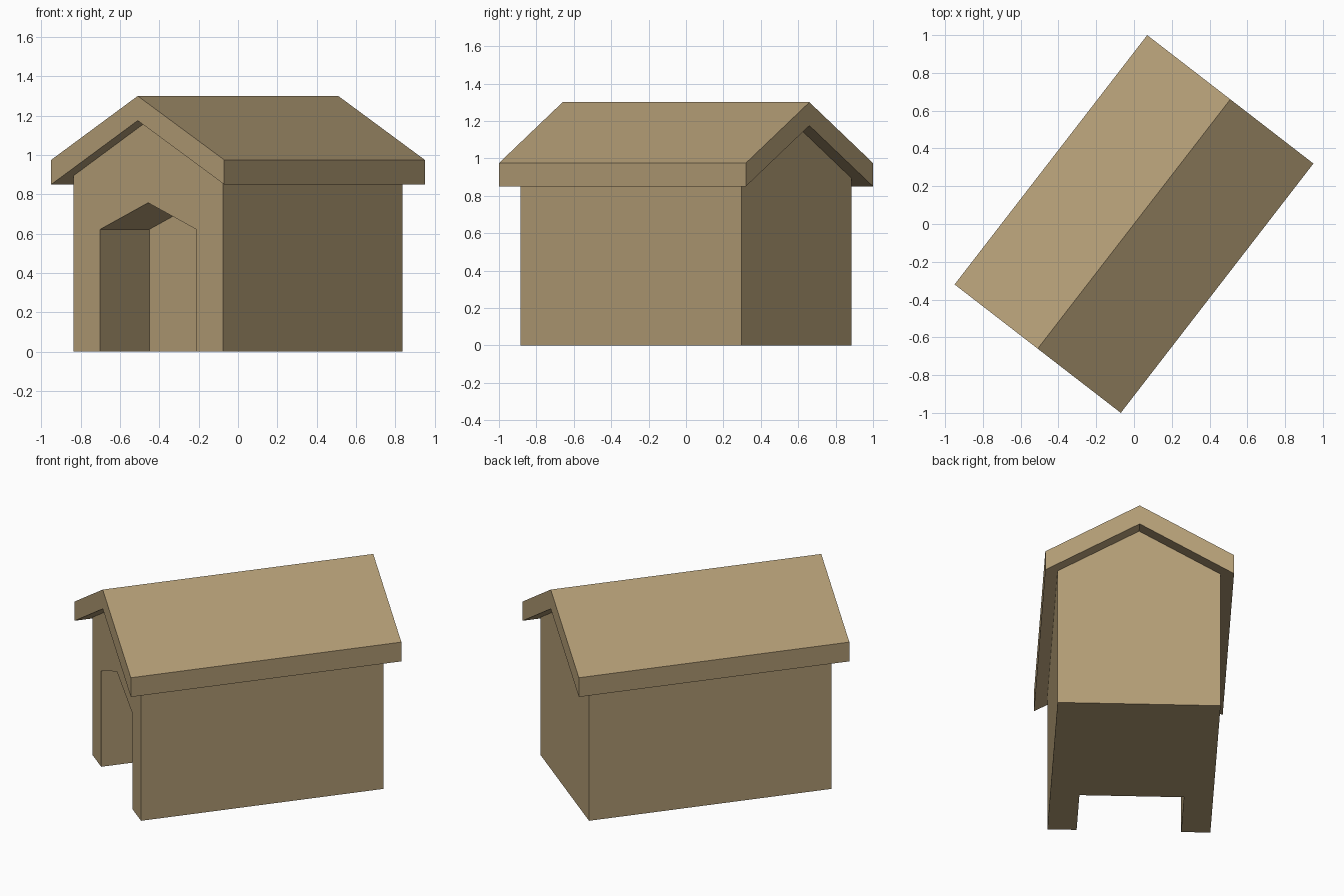
import bpy, bmesh, math

if "Cube" in bpy.data.objects:
    bpy.data.objects.remove(bpy.data.objects["Cube"])

ANGLE = math.radians(-37.69)   # whole house is turned about z

tan = bpy.data.materials.new("tan")
tan.diffuse_color = (0.45, 0.335, 0.18, 1)
tan.use_nodes = True
tan.node_tree.nodes["Principled BSDF"].inputs["Base Color"].default_value = tan.diffuse_color


def prism(name, profile, y0, y1):
    """Extrude an x-z profile from y0 to y1, then turn the object."""
    bm = bmesh.new()
    face = bm.faces.new([bm.verts.new((x, y0, z)) for x, z in profile])
    new = bmesh.ops.extrude_face_region(bm, geom=[face])["geom"]
    bmesh.ops.translate(bm, vec=(0, y1 - y0, 0),
                        verts=[v for v in new if isinstance(v, bmesh.types.BMVert)])
    bmesh.ops.recalc_face_normals(bm, faces=bm.faces)
    mesh = bpy.data.meshes.new(name)
    bm.to_mesh(mesh)
    bm.free()
    mesh.materials.append(tan)
    ob = bpy.data.objects.new(name, mesh)
    ob.rotation_euler.z = ANGLE
    bpy.context.collection.objects.link(ob)
    return ob


def gable(half, base, eave, peak):
    return [(-half, base), (half, base), (half, eave), (0, peak), (-half, eave)]


# walls with pointed gables
walls = prism("walls", gable(0.48, 0, 0.894, 1.175), -0.7475, 0.7475)

# doorway recess, open at the front and underneath
cutter = prism("doorway_cutter", gable(0.308, -0.2, 0.622, 0.757), -1.0, -0.338)
cutter.hide_render = True
cutter.hide_set(True)
cut = walls.modifiers.new("doorway", 'BOOLEAN')
cut.operation = 'DIFFERENCE'
cut.solver = 'EXACT'
cut.object = cutter

# overhanging pitched roof slab
prism("roof", [(-0.556, 0.85), (0, 1.175), (0.556, 0.85),
               (0.556, 0.975), (0, 1.3), (-0.556, 0.975)], -0.834, 0.834)
